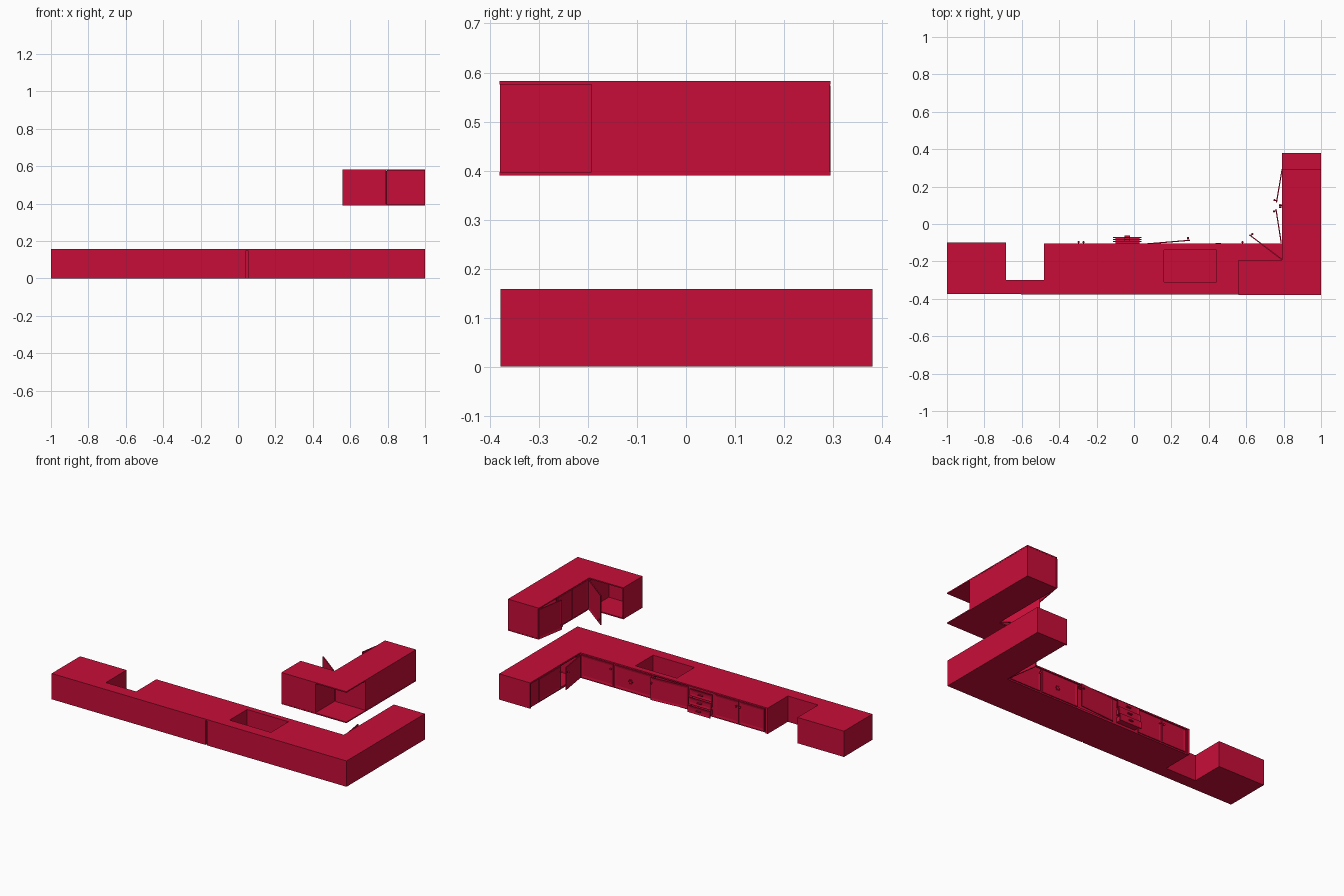
import bpy, bmesh, math
from mathutils import Matrix, Vector

if "Cube" in bpy.data.objects:
    bpy.data.objects.remove(bpy.data.objects["Cube"])

red = bpy.data.materials.new("cabinet red")
red.use_nodes = True
colour = (0.578, 0.004, 0.04, 1)
red.diffuse_color = colour
red.node_tree.nodes["Principled BSDF"].inputs["Base Color"].default_value = colour


def finish(name, bm):
    bmesh.ops.recalc_face_normals(bm, faces=bm.faces)
    mesh = bpy.data.meshes.new(name)
    bm.to_mesh(mesh)
    bm.free()
    mesh.materials.append(red)
    obj = bpy.data.objects.new(name, mesh)
    bpy.context.collection.objects.link(obj)
    return obj


def add_box(bm, x, y, z):
    lo, hi = Vector((x[0], y[0], z[0])), Vector((x[1], y[1], z[1]))
    matrix = Matrix.Translation((lo + hi) / 2) @ Matrix.Diagonal((*(hi - lo), 1))
    return bmesh.ops.create_cube(bm, size=1, matrix=matrix)["verts"]


def box(name, x, y, z):
    bm = bmesh.new()
    add_box(bm, x, y, z)
    return finish(name, bm)


def prism(name, outline, z0, z1):
    bm = bmesh.new()
    face = bm.faces.new([bm.verts.new((x, y, z0)) for x, y in outline])
    new = bmesh.ops.extrude_face_region(bm, geom=[face])["geom"]
    for v in new:
        if isinstance(v, bmesh.types.BMVert):
            v.co.z = z1
    return finish(name, bm)


def cut(obj, *boxes):
    """Carve boxes out of an object and bake the result."""
    for spans in boxes:
        cutter = box("cutter", *spans)
        cutter.hide_render = True
        mod = obj.modifiers.new("cut", "BOOLEAN")
        mod.operation, mod.solver, mod.object = "DIFFERENCE", "EXACT", cutter
        graph = bpy.context.evaluated_depsgraph_get()
        baked = bpy.data.meshes.new_from_object(obj.evaluated_get(graph))
        obj.modifiers.clear()
        obj.data = baked
        bpy.data.objects.remove(cutter)


def door(name, start, end, z, knob="end", knob_high=True):
    """Framed door from start to end; its front is on the left of that line."""
    start, end = Vector(start), Vector(end)
    run = end - start
    width, thick = run.length, 0.006
    bm = bmesh.new()
    add_box(bm, (0, width), (0, thick), z)
    front = max(bm.faces, key=lambda f: f.calc_center_median().y)
    bmesh.ops.inset_individual(bm, faces=[front], thickness=0.018)
    bmesh.ops.translate(bm, verts=front.verts[:], vec=(0, -0.003, 0))
    if knob:
        kx = width - 0.01 if knob == "end" else 0.01
        kz = z[1] - 0.03 if knob_high else z[0] + 0.03
        turn = Matrix.Rotation(math.pi / 2, 4, "X")
        bmesh.ops.create_cone(bm, cap_ends=True, segments=8, radius1=0.003, radius2=0.003,
                              depth=0.008, matrix=Matrix.Translation((kx, thick + 0.004, kz)) @ turn)
        bmesh.ops.create_uvsphere(bm, u_segments=10, v_segments=6, radius=0.006,
                                  matrix=Matrix.Translation((kx, thick + 0.01, kz)))
    angle = math.atan2(run.y, run.x)
    bm.transform(Matrix.Translation((start.x, start.y, 0)) @ Matrix.Rotation(angle, 4, "Z"))
    return finish(name, bm)


# Base cabinets with worktop, appliance gap, sink opening and rear seam
base = prism("base_cabinets", [
    (-1, -0.375), (1, -0.378), (1, 0.38), (0.79, 0.38), (0.79, -0.105), (-0.48, -0.105),
    (-0.48, -0.3), (-0.685, -0.3), (-0.685, -0.1), (-1, -0.1)], 0, 0.158)
cut(base,
    ((0.16, 0.44), (-0.31, -0.14), (0.02, 0.2)),
    ((0.043, 0.053), (-0.4, -0.368), (-0.01, 0.15)),
    ((-0.465, 0.797), (-0.113, -0.05), (-0.01, 0.15)),
    ((0.75, 0.797), (-0.08, 0.37), (-0.01, 0.149)),
    ((0.07, 0.3), (-0.134, -0.1), (0.012, 0.142)),
    ((0.78, 0.97), (-0.09, 0.07), (0.012, 0.142)))

# Base doors, two of them ajar
low = (0.008, 0.146)
face = -0.113
for name, x0, x1, knob in (("corner_door", 0.57, 0.785, "start"),
                           ("sink_door", 0.31, 0.56, None),
                           ("pair_door_left", -0.28, -0.12, "start"),
                           ("pair_door_right", -0.455, -0.286, "end")):
    door(name, (x0, face), (x1, face), low, knob)
door("ajar_sink_door", (0.06, -0.11), (0.3, -0.09), low)
door("arm_open_door", (0.79, -0.1), (0.762, 0.08), low)
door("arm_closed_door", (0.797, 0.08), (0.797, 0.29), low, "start")

# Star shaped handle on the sink door
bm = bmesh.new()
for i in range(3):
    verts = add_box(bm, (-0.014, 0.014), (-0.003, 0.003), (-0.003, 0.003))
    bmesh.ops.transform(bm, verts=verts, matrix=Matrix.Rotation(i * math.pi / 3, 4, "Y"))
bm.transform(Matrix.Translation((0.45, -0.105, 0.07)))
finish("star_handle", bm)

# Drawer stack, each drawer pulled out a little further
for i, out in enumerate((-0.076, -0.085, -0.096)):
    z0 = 0.01 + i * 0.046
    box(f"drawer_{i}", (-0.1, 0.03), (-0.125, out), (z0 + 0.004, z0 + 0.034))
    door(f"drawer_front_{i}", (-0.113, out), (0.04, out), (z0, z0 + 0.042), None)
    box(f"drawer_pull_{i}", (-0.05, -0.022), (out, out + 0.014), (z0 + 0.018, z0 + 0.024))

# Wall cabinets: two L-shaped boards joined by walls, open at the outer corner
corner = [(0.56, -0.38), (1, -0.38), (1, 0.295), (0.79, 0.295), (0.79, -0.193), (0.56, -0.193)]
prism("wall_cabinet_top", corner, 0.576, 0.583)
prism("wall_cabinet_floor", corner, 0.39, 0.397)
inner = (0.396, 0.577)
box("wall_cabinet_back", (0.56, 0.79), (-0.379, -0.373), inner)
box("wall_cabinet_end", (0.56, 0.566), (-0.379, -0.193), inner)
box("wall_cabinet_divider", (0.784, 0.79), (-0.376, -0.193), inner)
arm = box("wall_cabinet_arm", (0.797, 0.999), (-0.193, 0.294), inner)
cut(arm, ((0.75, 0.98), (0.12, 0.285), (0.402, 0.571)))

# Wall cabinet doors
high = (0.392, 0.574)
door("wall_open_door", (0.615, -0.06), (0.79, -0.193), high, "start", False)
door("wall_closed_door", (0.797, -0.185), (0.797, -0.03), high, None)
door("wall_middle_door", (0.797, -0.025), (0.797, 0.11), high, "end", False)
door("wall_ajar_door", (0.765, 0.115), (0.795, 0.294), high, "start", False)
